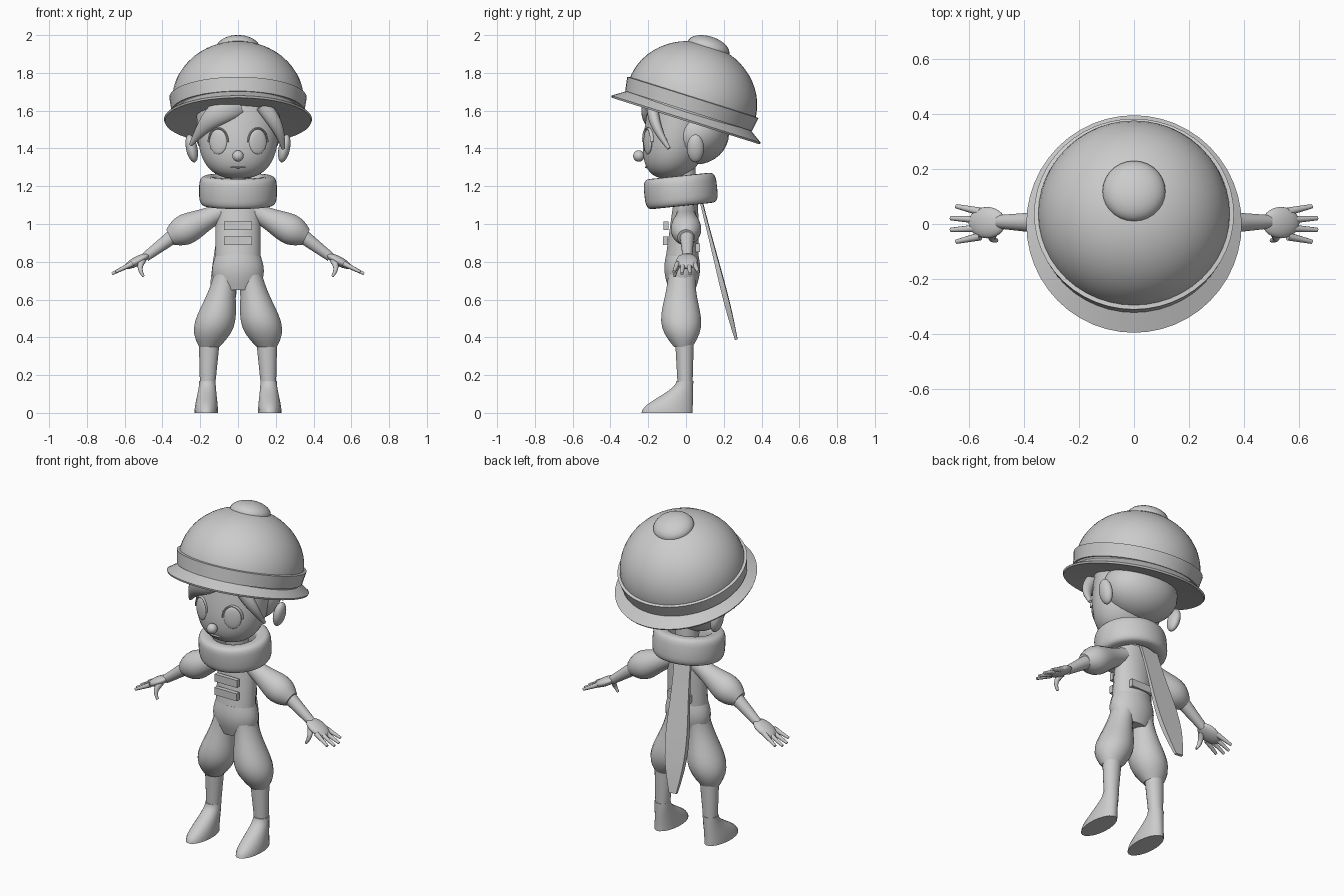
import bpy, bmesh, math
from mathutils import Matrix, Vector

cube = bpy.data.objects.get("Cube")
if cube:
    bpy.data.objects.remove(cube)

colour = (.6, .6, .6, 1)
grey = bpy.data.materials.new("plain_grey")
grey.use_nodes = True
grey.diffuse_color = colour
grey.node_tree.nodes["Principled BSDF"].inputs["Base Color"].default_value = colour


def turned(axis, degrees):
    return Matrix.Rotation(math.radians(degrees), 4, axis)


def finish(name, bm, matrix=Matrix(), mirror=False):
    bmesh.ops.transform(bm, matrix=matrix, verts=bm.verts)
    bmesh.ops.recalc_face_normals(bm, faces=bm.faces)
    mesh = bpy.data.meshes.new(name)
    bm.to_mesh(mesh)
    bm.free()
    mesh.materials.append(grey)
    part = bpy.data.objects.new(name, mesh)
    bpy.context.collection.objects.link(part)
    if mirror:
        modifier = part.modifiers.new("Mirror", "MIRROR")
        modifier.use_mirror_merge = False
    bpy.ops.object.select_all(action="DESELECT")
    part.select_set(True)
    bpy.context.view_layer.objects.active = part
    bpy.ops.object.shade_smooth_by_angle(angle=math.radians(40))


def bridge(bm, rings):
    for ring, following in zip(rings, rings[1:]):
        for i in range(len(ring)):
            bm.faces.new((ring[i - 1], ring[i], following[i], following[i - 1]))


def loft(name, sections, sides=20, level=False, **options):
    """Join elliptical sections, each a centre, width and depth."""
    bm = bmesh.new()
    rings = []
    last = len(sections) - 1
    for k, (centre, width, depth) in enumerate(sections):
        along = Vector((0, 0, 1))
        if not level:
            along = (sections[min(k + 1, last)][0] - sections[max(k - 1, 0)][0]).normalized()
        across = along.cross(Vector((0, 1, 0))).normalized()
        outward = across.cross(along)
        angles = [math.tau * (i + .5) / sides for i in range(sides)]
        rings.append([bm.verts.new(centre + across * width * math.cos(a) + outward * depth * math.sin(a))
                      for a in angles])
    bridge(bm, rings)
    bm.faces.new(rings[0])
    bm.faces.new(rings[-1])
    finish(name, bm, **options)


def limb(name, start, end, width, depth=None, bulge=0, skew=1, bow=(0, 0, 0), ease=False, **options):
    """Taper from start to end, swelling by bulge and curving by bow on the way."""
    depth = depth or width
    steps = 12
    sections = []
    for k in range(steps + 1):
        t = k / steps
        swell = 1 + bulge * math.sin(math.pi * t ** skew)
        s = t * t * (3 - 2 * t) if ease else t
        centre = Vector(start).lerp(Vector(end), s) + Vector(bow) * math.sin(math.pi * t)
        if ease:
            centre.z = start[2] + (end[2] - start[2]) * t
        sections.append((centre, swell * (width[0] + (width[1] - width[0]) * s),
                         swell * (depth[0] + (depth[1] - depth[0]) * s)))
    loft(name, sections, **options)


def lathe(name, profile, matrix, sides=48):
    """Turn a profile of radius and height around the local z axis."""
    bm = bmesh.new()
    angles = [math.tau * i / sides for i in range(sides)]
    bridge(bm, [[bm.verts.new((r * math.cos(a), r * math.sin(a), h)) for a in angles] for r, h in profile])
    bmesh.ops.remove_doubles(bm, verts=bm.verts, dist=.0001)
    finish(name, bm, matrix)


def ball(name, centre, radii, rotation=Matrix(), **options):
    bm = bmesh.new()
    bmesh.ops.create_uvsphere(bm, u_segments=28, v_segments=16, radius=1)
    finish(name, bm, Matrix.Translation(centre) @ rotation @ Matrix.Diagonal((*radii, 1)), **options)


def plate(name, centre, size):
    bm = bmesh.new()
    bmesh.ops.create_cube(bm, size=1)
    finish(name, bm, Matrix.Translation(centre) @ Matrix.Diagonal((*size, 1)))


# Hat, tilted back
lean = turned("X", -17.5)
hat = Matrix.Translation((0, 0, 1.555)) @ lean
quarter = [math.pi / 2 * i / 14 for i in range(15)]
dome = [(.35 * math.cos(a), .1 + .315 * math.sin(a)) for a in quarter]
lathe("hat_dome", [(.34, .03)] + dome, hat)
band = [(.34, .045), (.352, .045), (.364, .12), (.34, .125)]
lathe("hat_band", band, hat)
brim = [(.2, .03), (.34, .05), (.37, .03), (.415, 0), (.41, -.01), (.2, .01)]
lathe("hat_brim", brim, hat @ Matrix.Diagonal((.945, 1, 1, 1)))
ball("hat_knob", hat @ Vector((0, 0, .395)), (.115, .115, .062), lean)

# Head, rounded quickly from the chin up
head = []
for k in range(1, 25):
    t = (k / 24) ** 2
    fullness = (1 - (1 - t) ** 4) ** .4
    head.append((Vector((0, .08 * t - .09, 1.24 + .44 * t)), .22 * fullness, .18 * fullness))
loft("head", head, sides=32, level=True)

# Face
ball("nose", (0, -.25, 1.36), (.03, .03, .03))
ball("mouth", (0, -.21, 1.3), (.04, .008, .005))
gaze = turned("Z", 23)
eye = Vector((.105, -.202, 1.435))
ball("eye", eye, (.05, .013, .066), gaze, mirror=True)
lid_arc = [math.pi * i / 12 for i in range(13)]
lid = [(eye + gaze @ Vector((.056 * math.cos(a), 0, .072 * math.sin(a))), .005, .01) for a in lid_arc]
loft("upper_eyelid", lid, sides=8, mirror=True)
ball("ear", (.245, .05, 1.4), (.03, .045, .075), turned("Y", 12), mirror=True)

# Hair
ball("back_hair", (0, .05, 1.48), (.228, .178, .165))
limb("swept_fringe", start=(0, -.18, 1.64), end=(-.25, -.1, 1.42), bow=(-.01, -.05, .03),
     width=(.07, .01), depth=(.04, .01), bulge=.4)
limb("side_fringe", start=(.13, -.18, 1.63), end=(.24, -.09, 1.4), bow=(.02, -.02, 0),
     width=(.04, .01), depth=(.03, .01), bulge=.3)

# Neck and scarf
limb("neck", start=(0, 0, 1.08), end=(0, -.02, 1.32), width=(.06, .07))


def squared(value):
    return math.copysign(abs(value) ** .6, value)


loop = [math.tau * i / 24 for i in range(25)]
roll = [(.16 + .046 * squared(math.cos(a)), .08 * squared(math.sin(a))) for a in loop]
collar = Matrix.Translation((0, -.028, 1.175)) @ turned("X", 6)
lathe("scarf", roll, collar @ Matrix.Diagonal((1, .94, 1, 1)))
limb("scarf_tail", start=(-.035, .075, 1.14), end=(-.1, .266, .39), width=(.08, .035),
     depth=(.01, .01), bulge=1, skew=2, sides=4)

# Jacket with fastening plates
limb("jacket", start=(0, -.02, .825), end=(0, 0, 1.13), width=(.122, .118), depth=(.088, .065), level=True)
fastening = (.15, .026, .045)
plate("upper_front_fastening", (0, -.105, .99), fastening)
plate("lower_front_fastening", (0, -.108, .91), fastening)
plate("back_fastening", (0, .062, .875), fastening)

# Puffed trousers
limb("trouser_hips", start=(0, -.02, .835), end=(0, -.02, .65), width=(.12, .11), depth=(.087, .07),
     bulge=.2, level=True)
limb("trouser_leg", start=(.06, -.02, .75), end=(.152, -.015, .35), width=(.065, .055), depth=(.075, .05),
     bulge=.85, skew=2, bow=(0, -.01, 0), level=True, mirror=True)

# Shins and shoes
limb("shin", start=(.152, -.008, .38), end=(.161, -.005, .15), width=(.056, .041), depth=(.05, .04),
     level=True, mirror=True)
limb("shoe", start=(.168, -.1, 0), end=(.162, -.006, .17), width=(.063, .044), depth=(.137, .045),
     ease=True, level=True, mirror=True)

# Sleeves, arms and hands
limb("sleeve", start=(.08, 0, 1.07), end=(.36, 0, .93), width=(.05, .045), bulge=.75, skew=2, mirror=True)
limb("forearm", start=(.33, .005, .945), end=(.49, .008, .825), width=(.04, .025), mirror=True)
ball("palm", (.535, .005, .803), (.075, .057, .025), turned("Y", 28), mirror=True)
limb("thumb", start=(.505, -.02, .81), end=(.5, -.06, .722), bow=(.015, -.01, 0),
     width=(.02, .007), sides=10, mirror=True)
for i, finger in enumerate(("index", "middle", "ring", "little")):
    spread = i - 1.5
    reach = .11 - .01 * spread ** 2
    limb(finger + "_finger", start=(.56, .03 * spread, .79), end=(.56 + reach, .043 * spread, .79 - reach / 2),
         width=(.015, .008), sides=10, mirror=True)
